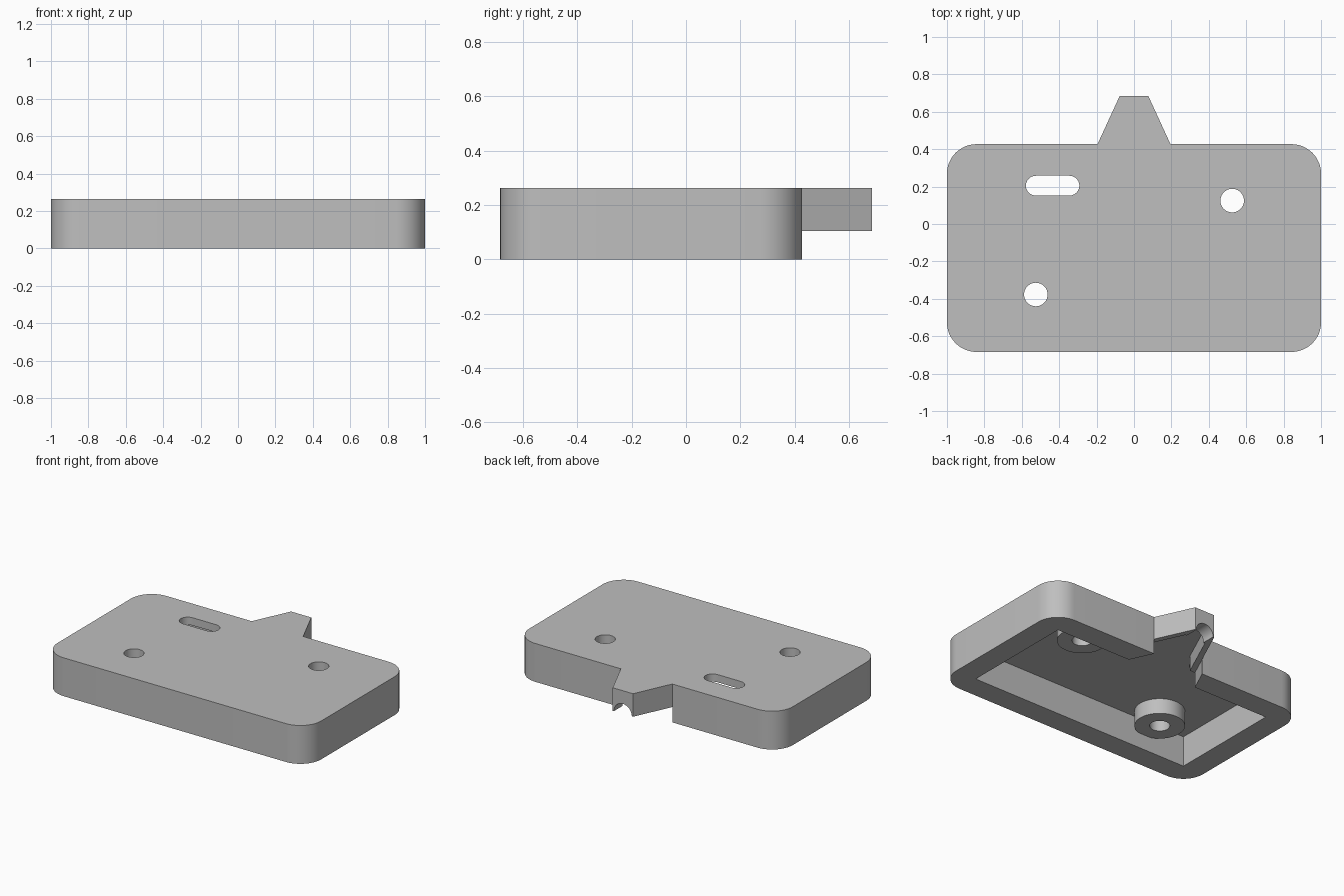
import bpy, bmesh, math
from mathutils import Matrix

cube = bpy.data.objects.get("Cube")
if cube:
    bpy.data.objects.remove(cube, do_unlink=True)

grey = bpy.data.materials.new("light_grey")
grey.use_nodes = True
colour = (0.52, 0.52, 0.52, 1)
grey.diffuse_color = colour
grey.node_tree.nodes["Principled BSDF"].inputs["Base Color"].default_value = colour

HEIGHT, CEILING, STEP = 0.263, 0.21, 0.105
WALL, FRONT, BACK, TIP = 0.158, -0.684, 0.427, 0.684
SLOPE = 0.46  # sideways spread of the spout per unit of depth


def prism(name, outline, z0, z1):
    """Extrude a flat outline from z0 to z1."""
    bm = bmesh.new()
    face = bm.faces.new([bm.verts.new((x, y, z0)) for x, y in outline])
    top = bmesh.ops.extrude_face_region(bm, geom=[face])["geom"]
    for v in top:
        if isinstance(v, bmesh.types.BMVert):
            v.co.z = z1
    bmesh.ops.recalc_face_normals(bm, faces=bm.faces)
    mesh = bpy.data.meshes.new(name)
    bm.to_mesh(mesh)
    bm.free()
    mesh.materials.append(grey)
    ob = bpy.data.objects.new(name, mesh)
    bpy.context.collection.objects.link(ob)
    return ob


def arc(cx, cy, r, start, end, steps):
    return [(cx + r * math.cos(math.radians(start + (end - start) * i / steps)),
             cy + r * math.sin(math.radians(start + (end - start) * i / steps)))
            for i in range(steps + 1)]


def circle(cx, cy, r):
    return arc(cx, cy, r, 0, 360, 48)[:-1]


def mirrored(points):
    """Close a right-hand outline with its mirror image."""
    return points + [(-x, y) for x, y in reversed(points)]


def combine(target, other, operation):
    mod = target.modifiers.new("combine", "BOOLEAN")
    mod.operation, mod.solver, mod.object = operation, "EXACT", other
    bpy.ops.object.select_all(action="DESELECT")
    bpy.context.view_layer.objects.active = target
    target.select_set(True)
    bpy.ops.object.modifier_apply(modifier=mod.name)
    bpy.data.objects.remove(other, do_unlink=True)


def half_width(y):
    return 0.195 - SLOPE * (y - BACK)


# Rounded cover with a tapered spout at the back
outline = mirrored(
    arc(1 - WALL, FRONT + WALL, WALL, -90, 0, 12)
    + arc(1 - WALL, BACK - WALL, WALL, 0, 90, 12)
    + [(half_width(BACK), BACK), (half_width(TIP), TIP)])
cover = prism("cover", outline, 0, HEIGHT)

# Hollow underside
inner_x, inner_front, inner_back = 1 - WALL, FRONT + WALL, BACK - WALL
pocket = prism("pocket_cutter", mirrored([(inner_x, inner_front), (inner_x, inner_back)]),
               -0.1, CEILING)
combine(cover, pocket, "DIFFERENCE")

# Notch through the back wall, also lifting the spout's underside
notch = prism("notch_cutter", mirrored([(half_width(0.2), 0.2), (half_width(BACK), BACK),
                                        (0.3, 0.5), (0.3, 0.8)]), -0.1, STEP)
combine(cover, notch, "DIFFERENCE")

# Tapered cavity inside the spout
cavity = prism("cavity_cutter", mirrored([(half_width(y) - 0.04, y) for y in (0.2, 0.59)]),
               0.02, CEILING)
combine(cover, cavity, "DIFFERENCE")

# Round cable opening at the spout tip
opening = prism("opening_cutter", circle(0, 0, 0.068), -0.8, -0.5)
opening.data.transform(Matrix.Translation((0, 0, STEP)) @ Matrix.Rotation(math.pi / 2, 4, "X"))
combine(cover, opening, "DIFFERENCE")

# Screw bosses with through holes
for x, y in ((0.525, 0.125), (-0.525, -0.377)):
    combine(cover, prism("boss", circle(x, y, 0.157), STEP, 0.235), "UNION")
    combine(cover, prism("hole_cutter", circle(x, y, 0.063), -0.1, 0.4), "DIFFERENCE")

# Long slot
slot = prism("slot_cutter", arc(-0.345, 0.205, 0.053, -90, 90, 12)
             + arc(-0.525, 0.205, 0.053, 90, 270, 12), -0.1, 0.4)
combine(cover, slot, "DIFFERENCE")

bpy.ops.object.shade_smooth_by_angle(angle=math.radians(30))
